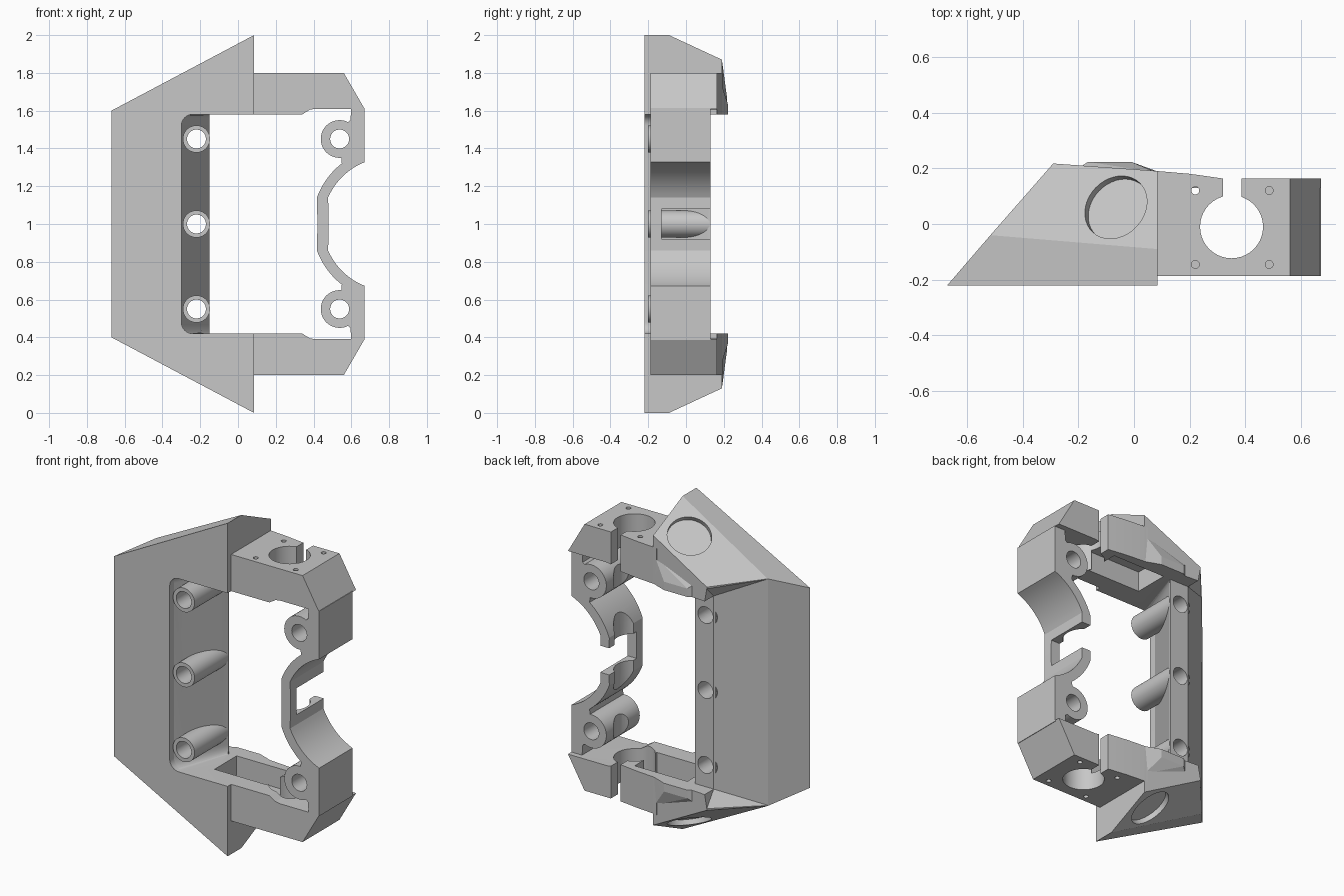
import bpy, bmesh, math
from mathutils import Vector

if "Cube" in bpy.data.objects:
    bpy.data.objects.remove(bpy.data.objects["Cube"])

grey = bpy.data.materials.new("plain grey")
grey.use_nodes = True
colour = (0.57, 0.57, 0.57, 1)
grey.diffuse_color = colour
grey.node_tree.nodes["Principled BSDF"].inputs["Base Color"].default_value = colour

parts, cutters = [], []


def finish(name, bm, group):
    """Every part has its origin at mid height, so z is measured from there."""
    bmesh.ops.recalc_face_normals(bm, faces=bm.faces)
    mesh = bpy.data.meshes.new(name)
    bm.to_mesh(mesh)
    bm.free()
    mesh.materials.append(grey)
    ob = bpy.data.objects.new(name, mesh)
    ob.location.z = 1
    bpy.context.collection.objects.link(ob)
    group.append(ob)
    ob.hide_render = group is cutters
    return ob


def hull(name, points, group=parts):
    bm = bmesh.new()
    for p in points:
        bm.verts.new(p)
    bmesh.ops.convex_hull(bm, input=bm.verts)
    bmesh.ops.dissolve_limit(bm, angle_limit=0.01, verts=bm.verts, edges=bm.edges)
    return finish(name, bm, group)


def prism(name, profile, low, high, axis="z", group=parts, rounded=None):
    """Extrude an xz profile along y, or an xy profile along z."""
    bm = bmesh.new()
    place = (lambda a, b, d: (a, d, b)) if axis == "y" else (lambda a, b, d: (a, b, d))
    face = bm.faces.new([bm.verts.new(place(a, b, low)) for a, b in profile])
    new = bmesh.ops.extrude_face_region(bm, geom=[face])["geom"]
    shift = Vector(place(0, 0, high - low))
    bmesh.ops.translate(bm, vec=shift, verts=[v for v in new if isinstance(v, bmesh.types.BMVert)])
    if rounded:
        edges = [e for e in bm.edges if rounded(e)]
        bmesh.ops.bevel(bm, geom=edges, offset=0.06, segments=8, profile=0.5, affect="EDGES")
    return finish(name, bm, group)


def cylinder(name, start, end, radius, group=parts):
    start, end = Vector(start), Vector(end)
    bm = bmesh.new()
    bmesh.ops.create_cone(bm, cap_ends=True, segments=40, radius1=radius, radius2=radius,
                          depth=(end - start).length)
    turn = (end - start).to_track_quat("Z", "Y").to_matrix().to_4x4()
    turn.translation = (start + end) / 2
    bmesh.ops.transform(bm, matrix=turn, verts=bm.verts)
    return finish(name, bm, group)


def box(name, x, y, z):
    return prism(name, [(x[0], y[0]), (x[1], y[0]), (x[1], y[1]), (x[0], y[1])], *z, group=cutters)


def cut(ob, *tools):
    for tool in tools:
        mod = ob.modifiers.new(tool.name, "BOOLEAN")
        mod.operation, mod.solver, mod.object = "DIFFERENCE", "EXACT", tool


def mirror(ob):
    mod = ob.modifiers.new("mirror", "MIRROR")
    mod.use_axis = (False, False, True)


def arc(cx, radius, first, last, steps=12):
    angles = [math.radians(first + (last - first) * i / steps) for i in range(steps + 1)]
    return [(cx + radius * math.cos(a), radius * math.sin(a)) for a in angles]


# Faceted side shell
corners = [(-0.67, -0.22, 0.6), (0.085, -0.22, 1), (0.085, -0.09, 1),
           (-0.515, -0.04, 0.682), (0.085, 0.19, 0.87), (-0.29, 0.217, 0.67)]
shell = hull("side_shell", [(x, y, s * z) for x, y, z in corners for s in (1, -1)])

# Opening with a slanted inner wall and rounded corners
opening = prism("opening", [(-0.30, -0.4), (-0.30, -0.18), (-0.15, 0.12), (-0.15, 0.4),
                            (0.6, 0.4), (0.6, -0.4)], -0.58, 0.58, group=cutters,
                rounded=lambda e: all(v.co.x < -0.1 and v.co.y < 0.2 for v in e.verts)
                and e.verts[0].co.z == e.verts[1].co.z)

# Recessed back strip, blending up into the slanted side
strip = box("back_strip", (-0.285, 0.05), (0.13, 0.5), (-0.58, 0.58))
blend = hull("back_blend", [(x, y, s * z) for s in (1, -1) for x, y, z in (
    (-0.515, -0.044, 0.58), (-0.275, 0.13, 0.58), (-0.275, 0.3, 0.58), (-0.6, 0.3, 0.58),
    (-0.515, -0.044, 0.68), (-0.29, 0.217, 0.66), (-0.6, 0.3, 0.66))], cutters)
cut(shell, opening, strip, blend)

# Round recesses in the chamfered faces
for s in (1, -1):
    a, b, c = [Vector((x, y, s * z)) for x, y, z in (corners[2], corners[3], corners[4])]
    n = (b - a).cross(c - a).normalized()
    if n.z * s < 0:
        n = -n
    z = a.z - (n.x * (-0.065 - a.x) + n.y * (0.06 - a.y)) / n.z
    mid = Vector((-0.065, 0.06, z))
    cut(shell, cylinder("recess", mid - n * 0.03, mid + n * 0.1, 0.122, cutters))

# Screw tubes on the slanted wall
for z in (-0.45, 0, 0.45):
    hole = cylinder("screw_hole", (-0.22, -0.5, z), (-0.22, 0.5, z), 0.05, cutters)
    tube = cylinder("screw_tube", (-0.22, -0.2, z), (-0.22, 0.125, z), 0.072)
    cut(shell, hole)
    cut(tube, hole)

# Arms with a split bearing hole, pocket and small screw holes
arm = prism("arm", [(0.05, 0.58), (0.34, 0.58), (0.38, 0.605), (0.41, 0.61), (0.67, 0.61),
                    (0.56, 0.8), (0.05, 0.8)], -0.187, 0.163, "y")
flange = prism("arm_back_flange", [(0.06, 0.15), (0.06, 0.192), (0.2, 0.18), (0.32, 0.163),
                                   (0.32, 0.15)], 0.58, 0.8)
ridge = hull("back_ridge", [(-0.2, 0.2, 0.58), (-0.165, 0.223, 0.58), (-0.01, 0.223, 0.58),
                            (0.08, 0.19, 0.58), (-0.165, 0.223, 0.63), (-0.01, 0.223, 0.63),
                            (-0.2, 0.2, 0.66), (0.08, 0.185, 0.75), (0, 0.17, 0.58)])
bearing = cylinder("bearing_hole", (0.35, -0.01, -0.1), (0.35, -0.01, 1.1), 0.113, cutters)
split = box("split", (0.32, 0.385), (0.02, 0.3), (0.5, 1.1))
pocket = box("pocket", (-0.1, 0.25), (-0.08, 0.13), (0.4, 0.7))
cut(arm, bearing, split, pocket)
for x in (0.22, 0.485):
    for y in (-0.145, 0.12):
        cut(arm, cylinder("small_hole", (x, y, 0.68), (x, y, 1), 0.014, cutters))
cut(shell, pocket, box("lower_pocket", (-0.1, 0.25), (-0.08, 0.13), (-0.7, -0.4)))

# Curved far wall, grooved by the bearing, with a slot open to the back
outline = [(0.67, 0.615)] + arc(0.8, 0.352, 111.7, 156.5) + [(0.48, 0), (0.42, 0)]
outline += arc(0.8, 0.407, 159.5, 128) + [(0.545, 0.37), (0.56, 0.52), (0.595, 0.55), (0.60, 0.615)]
wall = prism("curved_wall", outline, -0.187, 0.13, "y")
slot = box("slot", (0.3, 0.6), (-0.13, 0.4), (-0.08, 0.08))
bolt_hole = cylinder("bolt_hole", (0.538, -0.5, 0.45), (0.538, 0.5, 0.45), 0.05, cutters)
cut(wall, slot, bolt_hole, bearing)

# Bolt bosses, hollowed where the bearing passes
boss = cylinder("bolt_boss", (0.538, -0.187, 0.45), (0.538, 0.13, 0.45), 0.1)
cut(boss, bolt_hole, bearing)

for ob in (arm, flange, ridge, wall, boss):
    mirror(ob)

# Apply the modifiers and drop the cutters
graph = bpy.context.evaluated_depsgraph_get()
graph.update()
baked = [bpy.data.meshes.new_from_object(ob.evaluated_get(graph)) for ob in parts]
for ob, mesh in zip(parts, baked):
    ob.modifiers.clear()
    ob.data = mesh
for ob in cutters:
    bpy.data.objects.remove(ob)

bpy.ops.object.select_all(action="DESELECT")
for ob in parts:
    ob.select_set(True)
bpy.context.view_layer.objects.active = shell
bpy.ops.object.shade_smooth_by_angle(angle=math.radians(14))
